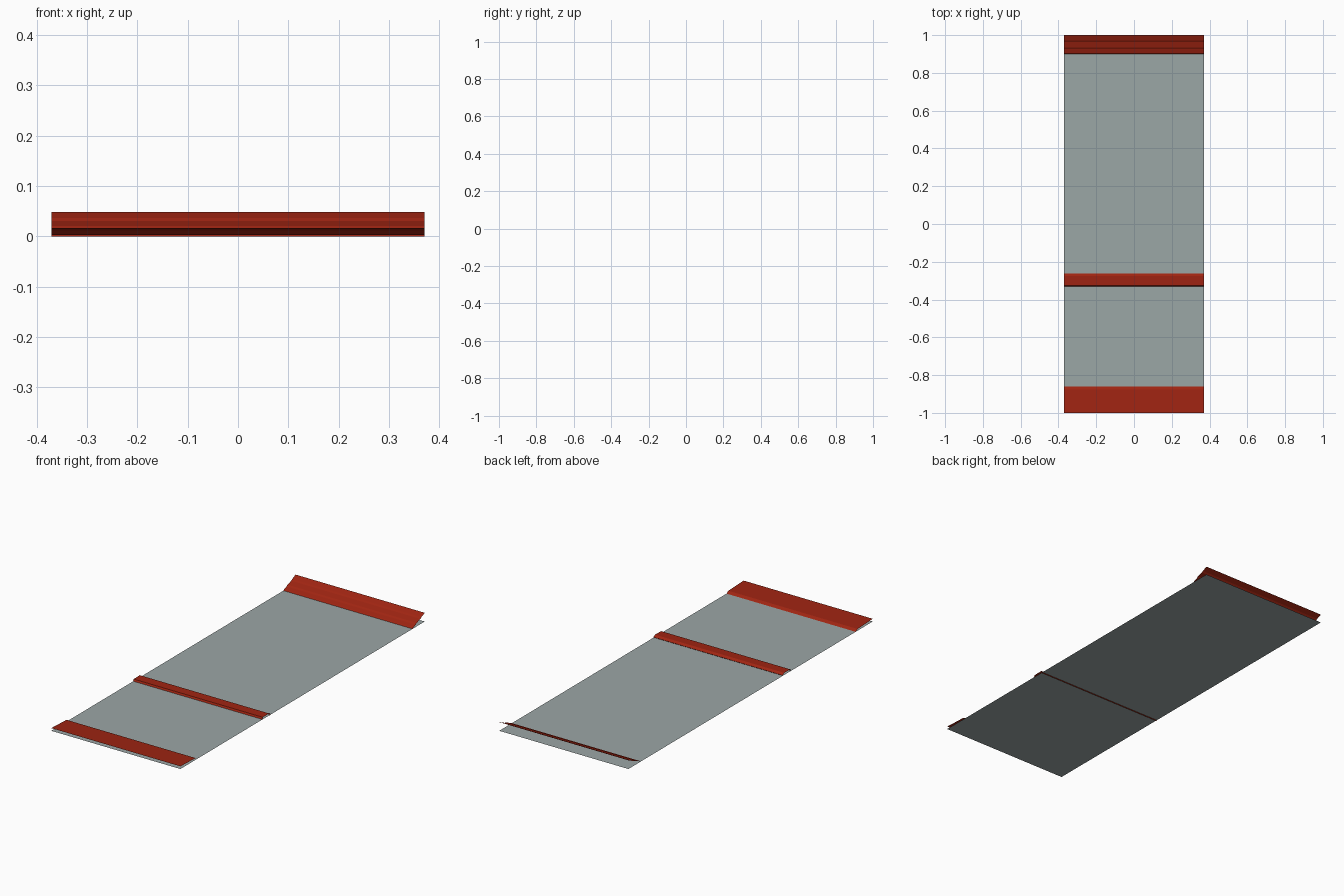
import bpy

if "Cube" in bpy.data.objects:
    bpy.data.objects.remove(bpy.data.objects["Cube"])

HALF_WIDTH = 0.37


def material(name, colour):
    m = bpy.data.materials.new(name)
    m.diffuse_color = (*colour, 1.0)
    m.use_nodes = True
    m.node_tree.nodes["Principled BSDF"].inputs["Base Color"].default_value = m.diffuse_color
    return m


grey = material("grey glass", (0.33, 0.385, 0.38))
red = material("dark red", (0.35, 0.018, 0.006))


def sheet(name, profile, mat):
    """Open sheet: a (y, z) profile swept across the full width."""
    verts = [(x, y, z) for y, z in profile for x in (-HALF_WIDTH, HALF_WIDTH)]
    faces = [(2 * i, 2 * i + 1, 2 * i + 3, 2 * i + 2) for i in range(len(profile) - 1)]
    mesh = bpy.data.meshes.new(name)
    mesh.from_pydata(verts, [], faces)
    mesh.materials.append(mat)
    obj = bpy.data.objects.new(name, mesh)
    bpy.context.collection.objects.link(obj)
    return obj


# flat base panel
sheet("base_panel", [(-1, 0.003), (1, 0.003)], grey)

# front strip: nearly level, dropping to the panel behind
sheet("front_strip", [(-1, 0.017), (-0.875, 0.012), (-0.86, 0.003)], red)

# low middle strip whose rear lip just pokes through the panel
sheet("middle_strip", [(-0.33, 0.004), (-0.325, 0.013), (-0.275, 0.014),
                       (-0.262, 0.006), (-0.268, 0.0)], red)

# rear ramp with shallow steps, rising to the back edge
sheet("rear_ramp", [(0.90, 0.003), (0.905, 0.008), (0.926, 0.015), (0.934, 0.021),
                    (0.964, 0.030), (0.972, 0.036), (1.0, 0.048)], red)
